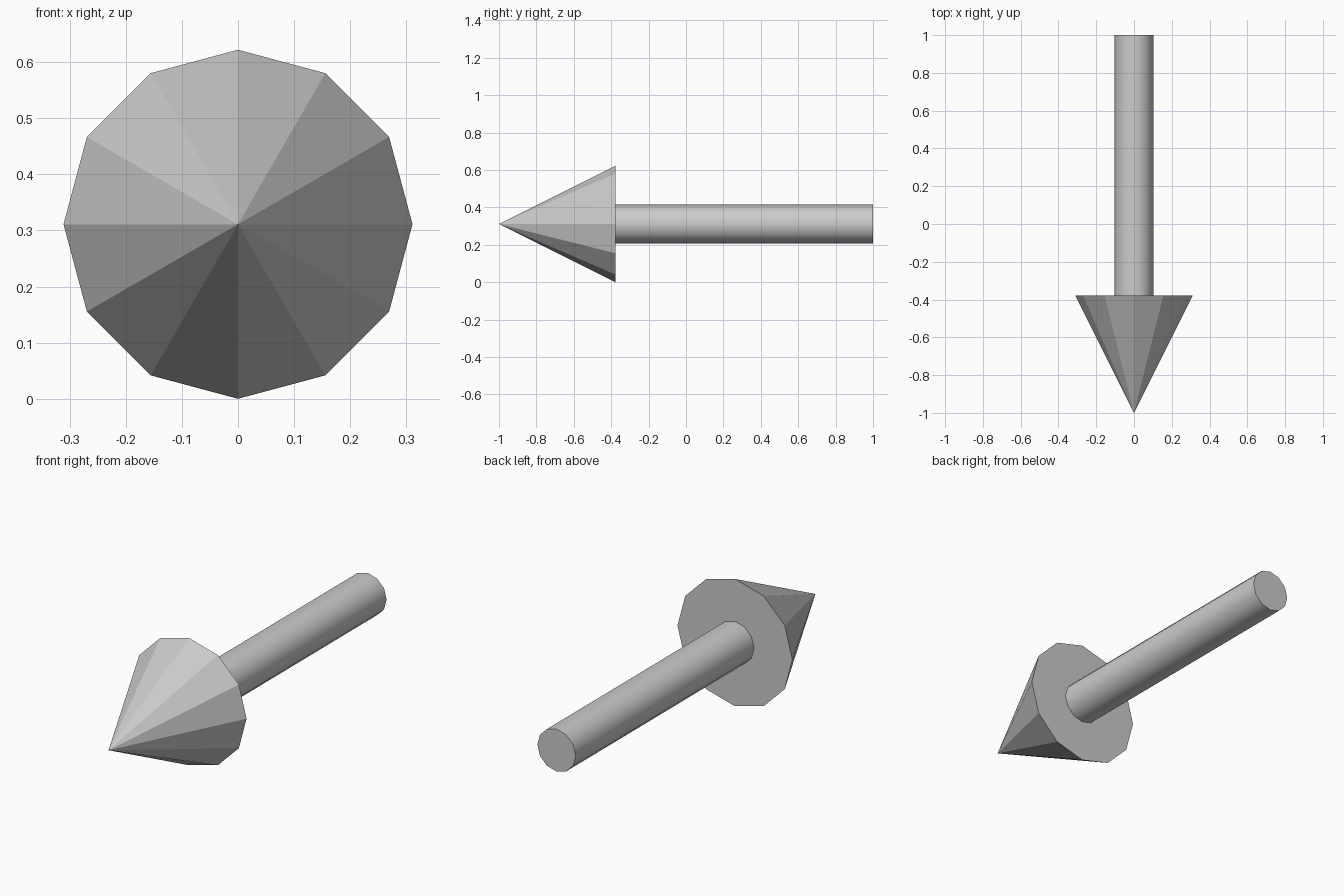
import bpy
from math import radians

if "Cube" in bpy.data.objects:
    bpy.data.objects.remove(bpy.data.objects["Cube"])

SIDES = 12
HEAD_R = 0.311          # head radius, also the axis height
SHAFT_R = HEAD_R / 3
TIP_Y, TAIL_Y = -1.0, 1.0
NECK_Y = TIP_Y + 2 * HEAD_R


def tapered(name, y_back, y_front, r_back, r_front):
    """Twelve-sided solid lying along y, from y_back to y_front."""
    bpy.ops.mesh.primitive_cone_add(
        vertices=SIDES, radius1=r_back, radius2=r_front,
        depth=y_back - y_front,
        location=(0, (y_back + y_front) / 2, HEAD_R),
        rotation=(radians(90), 0, 0))
    obj = bpy.context.object
    obj.name = name
    return obj


# Faceted pointed head
tapered("arrow_head", NECK_Y, TIP_Y, HEAD_R, 0)

# Smooth-sided shaft with crisp end caps
tapered("arrow_shaft", TAIL_Y, NECK_Y, SHAFT_R, SHAFT_R)
bpy.ops.object.shade_smooth_by_angle(angle=radians(40))
